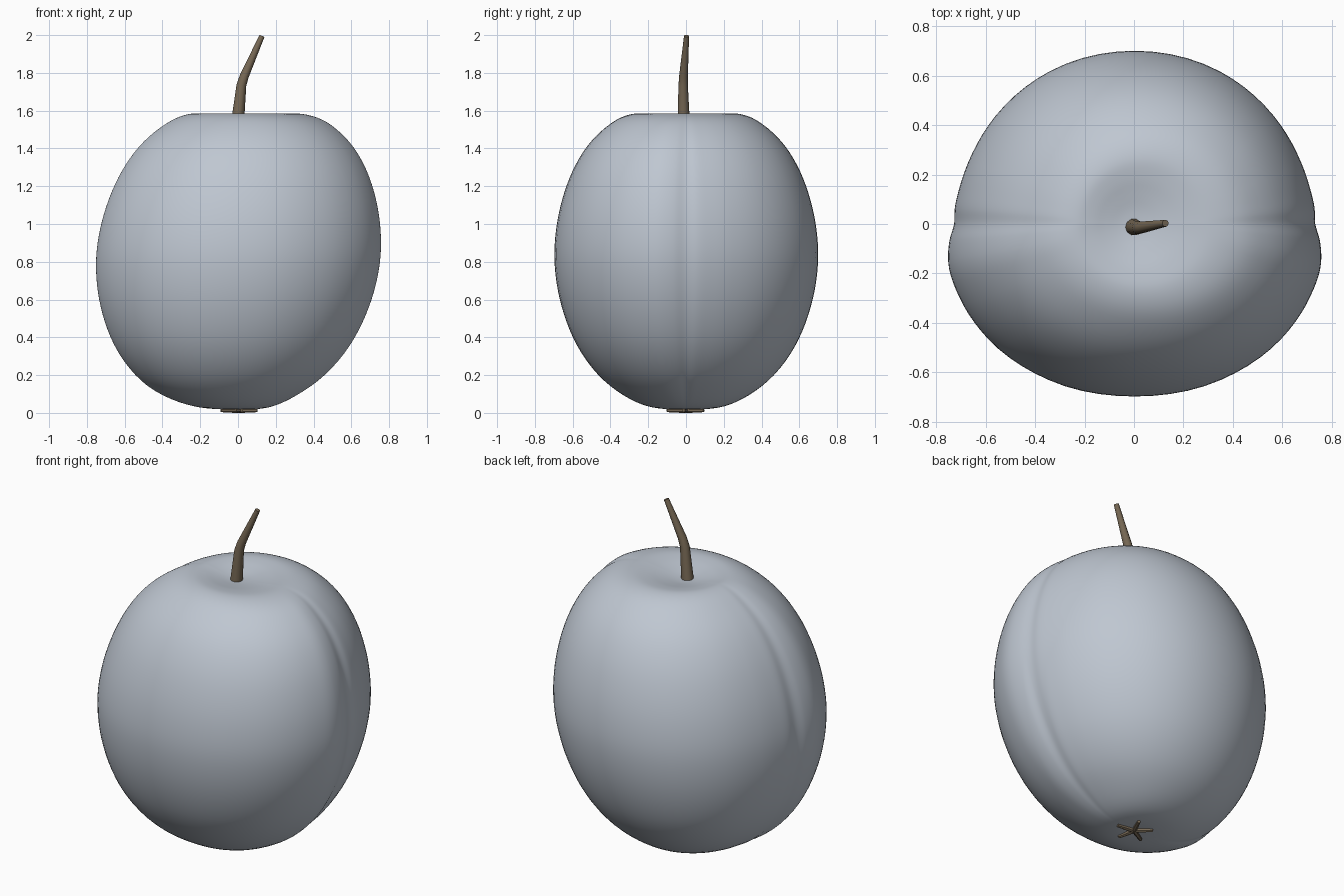
import bpy, bmesh, math
from mathutils import Vector

if "Cube" in bpy.data.objects:
    bpy.data.objects.remove(bpy.data.objects["Cube"])


def material(name, rgb):
    m = bpy.data.materials.new(name)
    m.diffuse_color = (*rgb, 1)
    m.use_nodes = True
    m.node_tree.nodes["Principled BSDF"].inputs["Base Color"].default_value = m.diffuse_color
    return m


def spline(pts, steps):
    """Smooth curve through 2D points (Hermite, uneven spacing)."""
    p = [Vector(q) for q in pts]
    p = [p[0] * 2 - p[1]] + p + [p[-1] * 2 - p[-2]]
    out = []
    for i in range(1, len(p) - 2):
        a, b, c, d = p[i - 1:i + 3]
        h0, h, h1 = (b - a).length, (c - b).length, (d - c).length
        mb = ((b - a) / h0 * h + (c - b) / h * h0) / (h0 + h) * h
        mc = ((c - b) / h * h1 + (d - c) / h1 * h) / (h + h1) * h
        for k in range(steps):
            t = k / steps
            t2, t3 = t * t, t ** 3
            out.append((2 * t3 - 3 * t2 + 1) * b + (t3 - 2 * t2 + t) * mb
                       + (3 * t2 - 2 * t3) * c + (t3 - t2) * mc)
    return out + [p[-2]]


def skin(name, rings, mat, angle=40):
    """Join closed rings of points into a capped tube."""
    bm = bmesh.new()
    loops = [[bm.verts.new(p) for p in ring] for ring in rings]
    n = len(loops[0])
    for a, b in zip(loops, loops[1:]):
        for i in range(n):
            j = (i + 1) % n
            bm.faces.new((a[i], a[j], b[j], b[i]))
    bm.faces.new(loops[0][::-1])
    bm.faces.new(loops[-1])
    bmesh.ops.recalc_face_normals(bm, faces=bm.faces)
    mesh = bpy.data.meshes.new(name)
    bm.to_mesh(mesh)
    bm.free()
    mesh.materials.append(mat)
    ob = bpy.data.objects.new(name, mesh)
    bpy.context.collection.objects.link(ob)
    bpy.ops.object.select_all(action='DESELECT')
    bpy.context.view_layer.objects.active = ob
    ob.select_set(True)
    bpy.ops.object.shade_smooth_by_angle(angle=math.radians(angle))
    return ob


def tube(name, path, radii, sides, mat):
    """Tapered round tube along a path."""
    path = [Vector(p) for p in path]
    rings = []
    for i, (p, r) in enumerate(zip(path, radii)):
        d = (path[min(i + 1, len(path) - 1)] - path[max(i - 1, 0)]).normalized()
        u = d.cross(Vector((0, 1, 0) if abs(d.y) < 0.7 else (1, 0, 0))).normalized()
        v = d.cross(u)
        rings.append([p + r * (u * math.cos(2 * math.pi * k / sides)
                               + v * math.sin(2 * math.pi * k / sides)) for k in range(sides)])
    return skin(name, rings, mat)


skin_blue = material("dusty_blue_grey", (0.52, 0.57, 0.64))
bark = material("stem_brown", (0.185, 0.14, 0.09))

# Fruit: full, egg-like vertical profile (radius fraction, height) with a shallow top dimple
profile = spline([(0.01, 0.022), (0.14, 0.02), (0.29, 0.036), (0.47, 0.092), (0.665, 0.2),
                  (0.83, 0.36), (0.926, 0.52), (0.981, 0.68), (1, 0.83), (0.985, 0.98),
                  (0.94, 1.13), (0.862, 1.28), (0.752, 1.41), (0.62, 1.506), (0.495, 1.563),
                  (0.375, 1.585), (0.27, 1.58), (0.17, 1.567), (0.08, 1.556), (0.01, 1.552)], 4)
# Half outline (degrees from the side, radius) with the side crease, then mirrored.
# Points beyond +-90 keep the front and back round.
half = spline([(-119, 0.720), (-90, 0.697), (-61, 0.720), (-38, 0.752), (-22, 0.767), (-12, 0.768),
               (-5, 0.749), (0, 0.728), (5, 0.728), (11, 0.722), (20, 0.716), (38, 0.711),
               (61, 0.706), (90, 0.70), (119, 0.706)], 5)[5:-5]
outline = [(a, r) for a, r in half] + [(180 - a, r) for a, r in half[-2:0:-1]]

rings = []
for f, z in profile:
    w = min(1, f / 0.6)
    w = w * w * (3 - 2 * w)          # round near the poles, creased elsewhere
    ring = []
    for a, r in outline:
        rad = f * (0.72 + (r - 0.72) * w)
        t = math.radians(a)
        ring.append((rad * math.cos(t) + 0.07 * (z - 0.8) * w, rad * math.sin(t), z))
    rings.append(ring)
skin("fruit_body", rings, skin_blue, 60)

# Bent stem rising from the dimple
tube("stem", [(-0.004, -0.012, 1.52), (0.018, -0.015, 1.735),
              (0.034, -0.013, 1.785), (0.127, 0.003, 1.995)],
     [0.035, 0.026, 0.024, 0.014], 10, bark)

# Dried blossom star underneath
for i in range(5):
    t = math.radians(-7 + 72 * i)
    c, s = math.cos(t), math.sin(t)
    tube(f"blossom_point_{i + 1}", [(d * c, d * s, 0.013) for d in (0, 0.05, 0.103)],
         [0.013, 0.012, 0.009], 6, bark)
